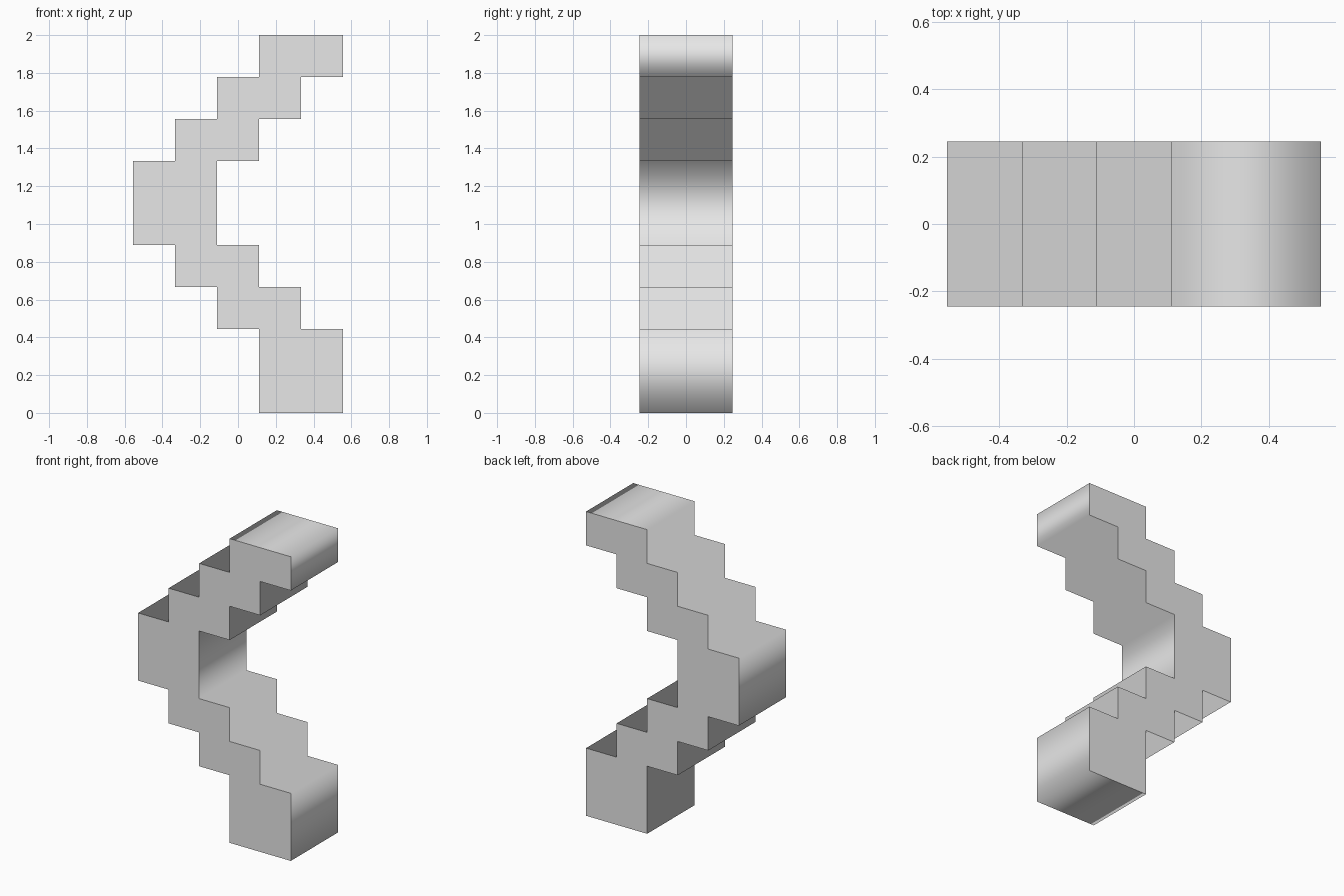
import bpy
import bmesh

old = bpy.data.objects.get("Cube")
if old:
    bpy.data.objects.remove(old, do_unlink=True)

UNIT = 2 / 9          # one step
WIDTH = 2             # band width in steps
HALF_DEPTH = 0.245

# Runs of the zigzag from the bottom: (height, left edge), in steps
RUNS = [(2, 0.5), (1, -0.5), (1, -1.5), (2, -2.5), (1, -1.5), (1, -0.5), (1, 0.5)]

# Stepped outline: up the right side, then down the left side
right, left, z = [], [], 0
for height, x in RUNS:
    for level in (z, z + height):
        right.append((x + WIDTH, level))
        left.append((x, level))
    z += height
outline = right + left[::-1]

# Plain grey material
grey = bpy.data.materials.new("light_grey")
grey.use_nodes = True
colour = (0.8, 0.8, 0.8, 1)
grey.diffuse_color = colour
grey.node_tree.nodes["Principled BSDF"].inputs["Base Color"].default_value = colour

# Extrude the outline from front to back
bm = bmesh.new()
front = bm.faces.new([bm.verts.new((x * UNIT, -HALF_DEPTH, h * UNIT)) for x, h in outline])
result = bmesh.ops.extrude_face_region(bm, geom=[front], use_keep_orig=True)
moved = [v for v in result["geom"] if isinstance(v, bmesh.types.BMVert)]
bmesh.ops.translate(bm, verts=moved, vec=(0, 2 * HALF_DEPTH, 0))
bmesh.ops.recalc_face_normals(bm, faces=bm.faces)

# Flat front and back, smooth shading around the stepped walls
for face in bm.faces:
    face.smooth = abs(face.normal.y) < 0.5
    if not face.smooth:
        for edge in face.edges:
            edge.smooth = False

mesh = bpy.data.meshes.new("stepped_chevron")
bm.to_mesh(mesh)
bm.free()
mesh.materials.append(grey)
band = bpy.data.objects.new("stepped_chevron", mesh)
bpy.context.collection.objects.link(band)
